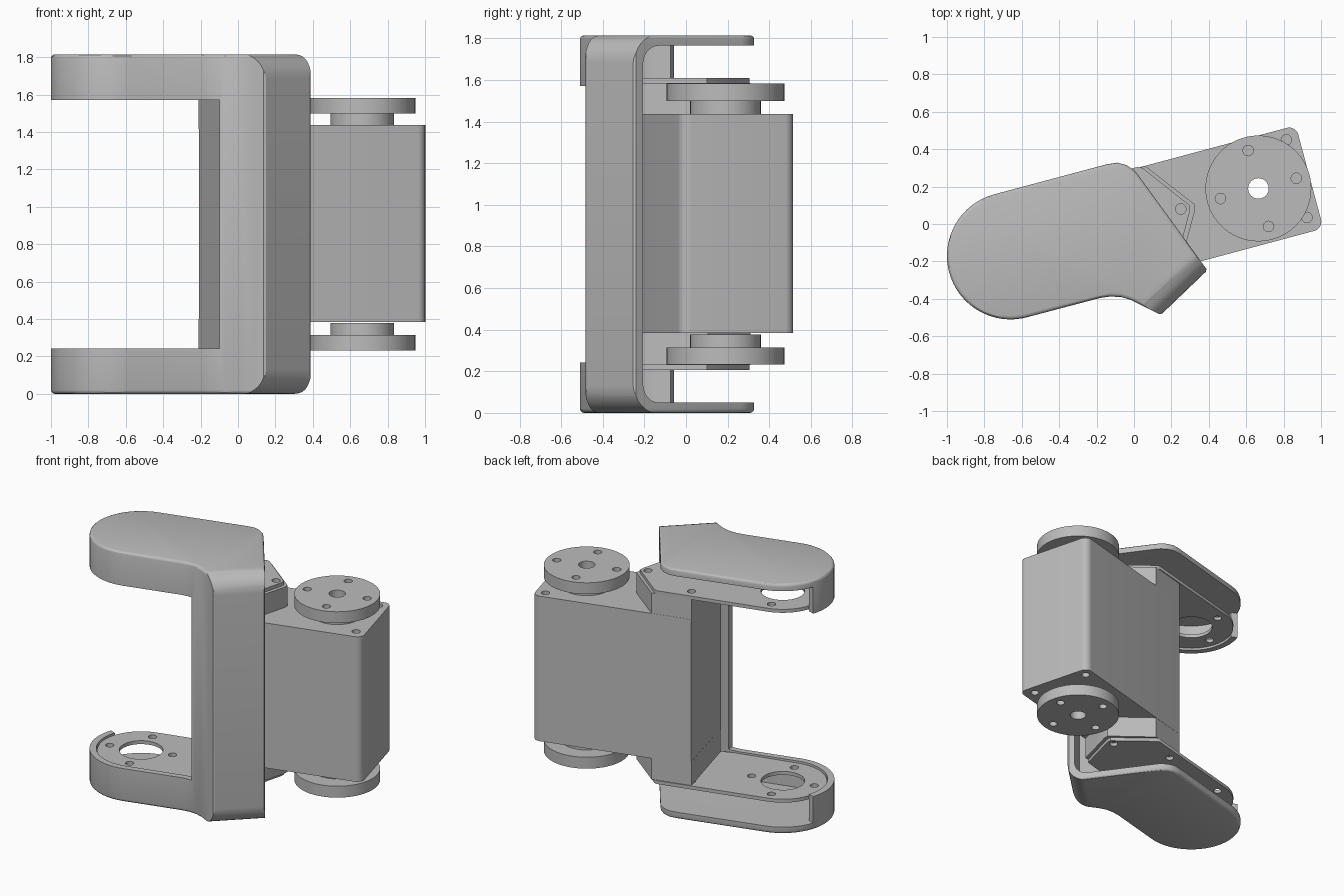
import bpy, bmesh, math
from mathutils import Matrix, Vector

if "Cube" in bpy.data.objects:
    bpy.data.objects.remove(bpy.data.objects["Cube"], do_unlink=True)

H = 1.815                      # overall height
TILT = math.radians(15)        # direction of motor and arms
END = math.radians(-46.2)      # direction the cover's end wall faces
ARM = Vector((-0.66, -0.17))   # centre of the arm's round end
AXLE = Vector((0.665, 0.19))   # motor axis

grey = bpy.data.materials.new("plain grey")
grey.use_nodes = True
COLOR = (0.5, 0.5, 0.5, 1)
grey.diffuse_color = COLOR
grey.node_tree.nodes["Principled BSDF"].inputs["Base Color"].default_value = COLOR


def finish(name, bm):
    bmesh.ops.recalc_face_normals(bm, faces=bm.faces)
    me = bpy.data.meshes.new(name)
    bm.to_mesh(me)
    bm.free()
    me.materials.append(grey)
    ob = bpy.data.objects.new(name, me)
    bpy.context.collection.objects.link(ob)
    return ob


def rounded(bm, test, size, steps):
    edges = [e for e in bm.edges if test(*[v.co for v in e.verts])]
    bmesh.ops.bevel(bm, geom=edges, offset=size, segments=steps,
                    profile=0.5, affect='EDGES')


def prism(name, points, z0, z1, rim=0):
    bm = bmesh.new()
    face = bm.faces.new([bm.verts.new((p[0], p[1], z0)) for p in points])
    top = bmesh.ops.extrude_face_region(bm, geom=[face])["geom"]
    for v in top:
        if isinstance(v, bmesh.types.BMVert):
            v.co.z = z1
    bmesh.ops.recalc_face_normals(bm, faces=bm.faces)
    if rim:
        rounded(bm, lambda a, b: abs(a.z - b.z) < 1e-5, rim, 3)
    return finish(name, bm)


def box(name, low, high, angle=0, test=None, size=0):
    bm = bmesh.new()
    low, high = Vector(low), Vector(high)
    bmesh.ops.create_cube(bm, size=1)
    for v in bm.verts:
        v.co = Vector([low[i] + (v.co[i] + 0.5) * (high[i] - low[i]) for i in range(3)])
    if test:
        rounded(bm, test, size, 8)
    bm.transform(Matrix.Rotation(angle, 4, 'Z'))
    return finish(name, bm)


def arc(center, radius, start, stop, steps):
    angles = [math.radians(start + (stop - start) * i / steps) for i in range(steps + 1)]
    return [(center[0] + radius * math.cos(a), center[1] + radius * math.sin(a)) for a in angles]


def cylinder(name, center, radius, z0, z1, steps=48):
    return prism(name, arc(center, radius, 0, 360, steps)[:-1], z0, z1)


def ring(center, radius):
    return [center + Vector((math.cos(TILT + k * math.pi / 2),
                             math.sin(TILT + k * math.pi / 2))) * radius for k in range(4)]


def combine(ob, tool, operation='DIFFERENCE'):
    tool.hide_render = True
    mod = ob.modifiers.new("cut", 'BOOLEAN')
    mod.operation, mod.solver, mod.object = operation, 'EXACT', tool
    bpy.context.view_layer.objects.active = ob
    bpy.ops.object.modifier_apply(modifier=mod.name)
    bpy.data.objects.remove(tool, do_unlink=True)


def drill(ob, centers, radius, z0, z1):
    for c in centers:
        combine(ob, cylinder("drill", c, radius, z0, z1, 24))


def end_roll(reach, z0, z1, radius):
    # block whose far top and bottom edges are rolled over
    return box("roll", (-3, -3, z0), (reach, 3, z1), END,
               lambda a, b: min(a.x, b.x) > 0 and abs(a.z - b.z) < 1e-5, radius)


# Outer cover: rolled shell, open at the back
outline = arc(ARM, 0.34, 105, 285, 32) + [
    (-0.18, -0.395), (-0.13, -0.388), (-0.07, -0.39), (-0.02, -0.405),
    (0.135, -0.482), (0.155, -0.478), (0.385, -0.257), (0.387, -0.24),
    (0.02, 0.265), (0, 0.288), (-0.04, 0.315), (-0.09, 0.328), (-0.15, 0.318)]
cover = prism("outer_cover", outline, 0, H, 0.02)
combine(cover, end_roll(0.45, 0, H, 0.13), 'INTERSECT')
hollow = prism("hollow", arc(ARM, 0.295, 161, 285, 24) + [
    (-0.18, -0.35), (-0.13, -0.343), (-0.07, -0.345), (-0.01, -0.36),
    (0.13, -0.428), (0.6, -0.65), (1.2, -0.6), (1.2, 1), (-1.5, 1), (-1.23, 0.03)],
    0.05, H - 0.05)
combine(hollow, end_roll(0.4, 0.05, H - 0.05, 0.09), 'INTERSECT')
combine(cover, hollow)
combine(cover, box("opening", (-1.5, -1, 0.243), (-0.1, 1, H - 0.243)))

# Motor body with rounded vertical corners at its free end
body = box("motor_body", (-0.14, -0.285, 0.383), (0.972, 0.285, H - 0.378), TILT,
           lambda a, b: min(a.x, b.x) > 0.5 and abs(a.z - b.z) > 0.1, 0.05)
drill(body, [AXLE], 0.055, 0, H)
corners = [(0.815, 0.45), (0.925, 0.035)]
drill(body, corners, 0.028, H - 0.43, H)
drill(body, corners, 0.028, 0, 0.43)

parts = [cover, body]
for side in ("upper", "lower"):
    def span(a, b):
        return (a, b) if side == "upper" else (H - b, H - a)

    # Wedge of the bracket that grips the motor
    parts.append(prism(side + "_bracket_wedge", [
        (-0.21, 0.238), (-0.062, -0.31), (0.25, -0.225), (0.285, -0.08),
        (0.325, 0.07), (0.325, 0.105), (0.06, 0.31)], *span(H - 0.40, H - 0.23)))

    # Arm plate with round end, large opening and screw holes
    plate = prism(side + "_arm_plate", arc(ARM, 0.29, 105, 285, 32) + [
        (-0.15, -0.345), (-0.06, -0.31), (0.22, -0.23), (0.26, -0.08),
        (0.3, 0.075), (0.298, 0.1), (0.045, 0.3), (0.02, 0.305)],
        *span(H - 0.23, H - 0.205))
    through = span(H - 0.3, H - 0.1)
    drill(plate, [ARM], 0.145, *through)
    drill(plate, ring(ARM, 0.22) + [Vector((0.25, 0.08)), Vector((-0.17, 0.18))], 0.028, *through)
    parts.append(plate)

    # Motor hub and horn disc
    hub = cylinder(side + "_hub", AXLE, 0.17, *span(H - 0.378, H - 0.315))
    disc = cylinder(side + "_horn_disc", AXLE, 0.283, *span(H - 0.315, H - 0.232), 64)
    for ob in (hub, disc):
        drill(ob, [AXLE], 0.055, 0, H)
    drill(disc, ring(AXLE, 0.21), 0.028, *span(H - 0.28, H - 0.1))
    parts += [hub, disc]

# Smooth the curved sides and keep the edges sharp
bpy.ops.object.select_all(action='DESELECT')
for ob in parts:
    ob.select_set(True)
bpy.context.view_layer.objects.active = cover
bpy.ops.object.shade_smooth_by_angle(angle=math.radians(30))
